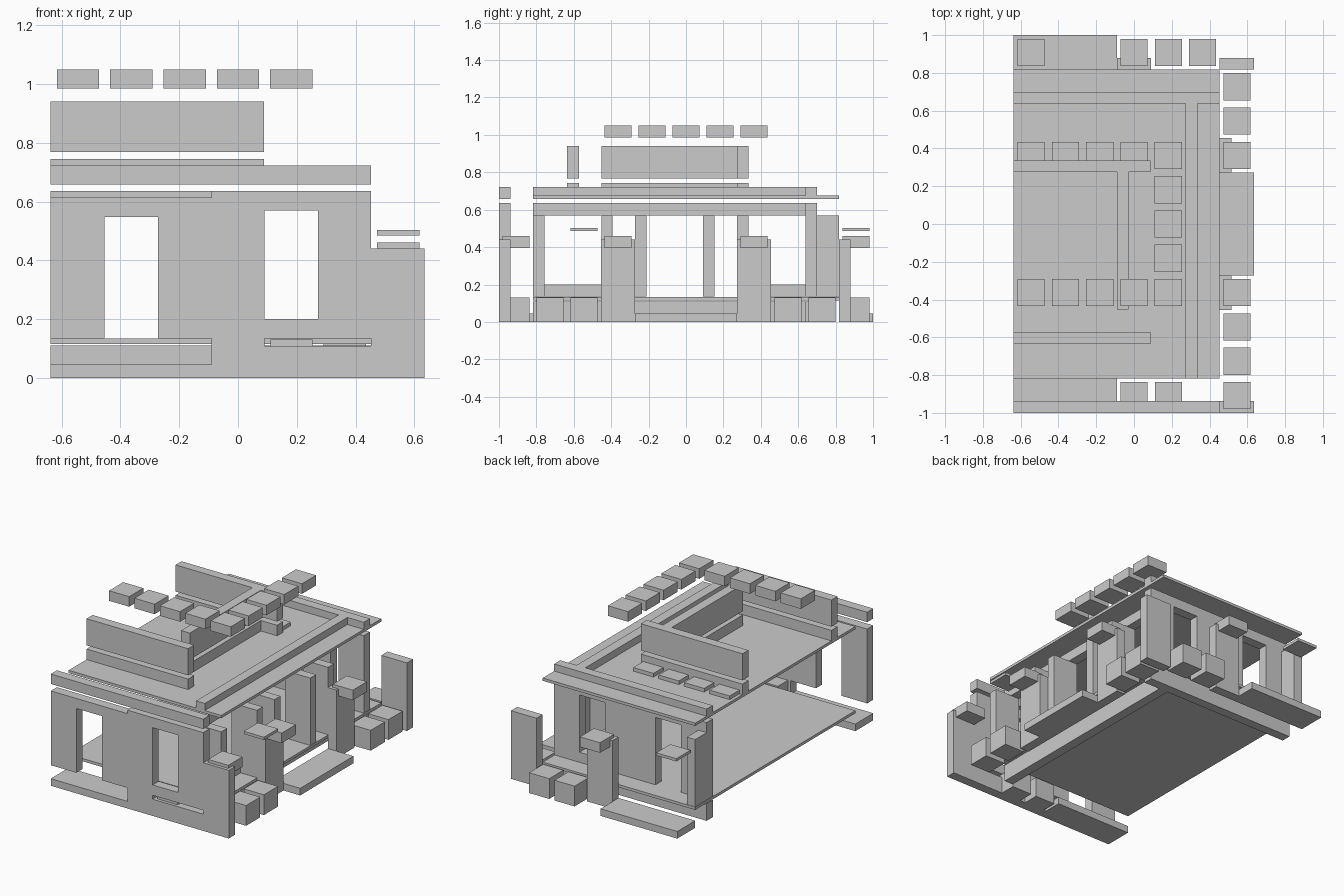
import bpy, bmesh

if "Cube" in bpy.data.objects:
    bpy.data.objects.remove(bpy.data.objects["Cube"])

grey = bpy.data.materials.new("plain grey")
grey.diffuse_color = (0.6, 0.6, 0.6, 1)
grey.use_nodes = True
grey.node_tree.nodes["Principled BSDF"].inputs["Base Color"].default_value = grey.diffuse_color


def finish(name, bm):
    bmesh.ops.recalc_face_normals(bm, faces=bm.faces)
    me = bpy.data.meshes.new(name)
    bm.to_mesh(me)
    bm.free()
    me.materials.append(grey)
    ob = bpy.data.objects.new(name, me)
    bpy.context.collection.objects.link(ob)
    return ob


def box(name, x, y, z):
    """Box from three (low, high) ranges."""
    bm = bmesh.new()
    bmesh.ops.create_cube(bm, size=1)
    for v in bm.verts:
        v.co = [r[0] if c < 0 else r[1] for c, r in zip(v.co, (x, y, z))]
    return finish(name, bm)


def wall(name, x, z, y, holes):
    """Wall panel facing -y, with rectangular pieces (x0, x1, z0, z1) left out."""
    xs = sorted(set(x) | {h[i] for h in holes for i in (0, 1)})
    zs = sorted(set(z) | {h[i] for h in holes for i in (2, 3)})
    bm = bmesh.new()
    for x0, x1 in zip(xs, xs[1:]):
        for z0, z1 in zip(zs, zs[1:]):
            cx, cz = (x0 + x1) / 2, (z0 + z1) / 2
            if any(a < cx < b and c < cz < d for a, b, c, d in holes):
                continue
            bm.faces.new([bm.verts.new((px, y[0], pz)) for px, pz in
                          ((x0, z0), (x1, z0), (x1, z1), (x0, z1))])
    bmesh.ops.remove_doubles(bm, verts=bm.verts, dist=1e-5)
    ext = bmesh.ops.extrude_face_region(bm, geom=bm.faces[:], use_keep_orig=True)
    for g in ext["geom"]:
        if isinstance(g, bmesh.types.BMVert):
            g.co.y = y[1]
    bmesh.ops.dissolve_limit(bm, angle_limit=0.01, verts=bm.verts, edges=bm.edges)
    return finish(name, bm)


L, R, E = -0.638, 0.452, 0.635          # left cut, body edge, outer edge
GRID = [-0.908 + 0.1816 * i for i in range(11)]   # block centres
H = 0.072                               # half a block


def block(name, x, y, z):
    return box(name, (x - H, x + H), (y - H, y + H), z)


# Foundations, floor slab and steps
box("back_foundation", (L, R), (0.638, 0.70), (0, 0.11))
box("side_foundation", (0.272, 0.335), (-0.817, 0.638), (0, 0.11))
box("floor", (L, R), (-0.817, 0.817), (0.115, 0.133))
box("front_step", (L, -0.09), (-1, -0.817), (0, 0.046))
box("back_step", (L, -0.09), (0.817, 1), (0, 0.046))
box("side_step", (R, E), (-0.272, 0.272), (0, 0.046))

# Front and back walls with door and window
door, window = (-0.455, -0.272, 0.133, 0.548), (0.09, 0.272, 0.2, 0.57)
wall("front_wall", (L, E), (0, 0.635), (-1, -0.938),
     [door, window, (L, -0.09, 0, 0.133), (0.09, R, 0.108, 0.133),
      (L, -0.09, 0.613, 0.635), (R, E, 0.44, 0.635)])
wall("back_wall", (L, R), (0.135, 0.635), (0.638, 0.70),
     [(-0.455, -0.272, 0.135, 0.57), window])

# Side wall: header, sills and piers
box("side_header", (0.272, 0.335), (-0.817, 0.638), (0.57, 0.635))
for y0, y1 in ((-0.817, -0.395), (0.275, 0.638)):
    box("side_sill", (0.272, 0.335), (y0, y1), (0.135, 0.2))
for y in (-0.817, -0.453, -0.272, 0.092, 0.274):
    box("side_pier", (0.272, R), (y, y + 0.06), (0.135, 0.57))
box("back_pier", (L, -0.578), (0.70, 0.817), (0.135, 0.57))

# Low outer walls around the terrace
for s in (-1, 1):
    box("terrace_side_wall", (R, 0.515), sorted((s * 0.272, s * 0.454)), (0, 0.44))
box("terrace_back_wall", (-0.09, 0.09), (0.817, 0.88), (0, 0.44))
box("terrace_corner_wall", (R, E), (0.817, 0.88), (0, 0.44))

# Terrace blocks: on the ground, capping the walls, and thin plates
SX = 0.545
ground = [(0, -0.908), (0.182, -0.908), (0.182, 0.908), (0.363, 0.908)]
ground += [(SX, GRID[i]) for i in (1, 2, 8, 9)]
for x, y in ground:
    block("ground_block", x, y, (0, 0.131))
for x, y in ((SX, GRID[0]), (SX, GRID[3]), (SX, GRID[7]), (0, GRID[10])):
    block("cap_block", x, y, (0.395, 0.46))
for x, y in ((SX, GRID[2]), (-0.545, GRID[10])):
    block("thin_plate", x, y, (0.485, 0.503))

# Roof slab and parapets
box("roof", (L, R), (-0.817, 0.817), (0.658, 0.676))
box("front_beam", (L, R), (-1, -0.938), (0.658, 0.722))
box("back_parapet", (L, R), (0.638, 0.70), (0.676, 0.722))
box("side_parapet", (0.272, 0.335), (-0.817, 0.638), (0.676, 0.722))

# Upper storey: base course and wall share one footprint
for part, z in (("upper_base", (0.676, 0.744)), ("upper_wall", (0.768, 0.94))):
    box(part + "_front", (L, 0.088), (-0.635, -0.573), z)
    box(part + "_back", (L, 0.088), (0.274, 0.335), z)
    box(part + "_side", (-0.09, -0.028), (-0.452, 0.274), z)

# Upper battlements and the low row behind the upper storey
for i in range(2, 6):
    block("battlement_front", GRID[i], GRID[3], (0.985, 1.05))
    block("roof_block", GRID[i], GRID[7], (0.676, 0.70))
for i in range(3, 8):
    block("battlement_side", GRID[6], GRID[i], (0.985, 1.05))
